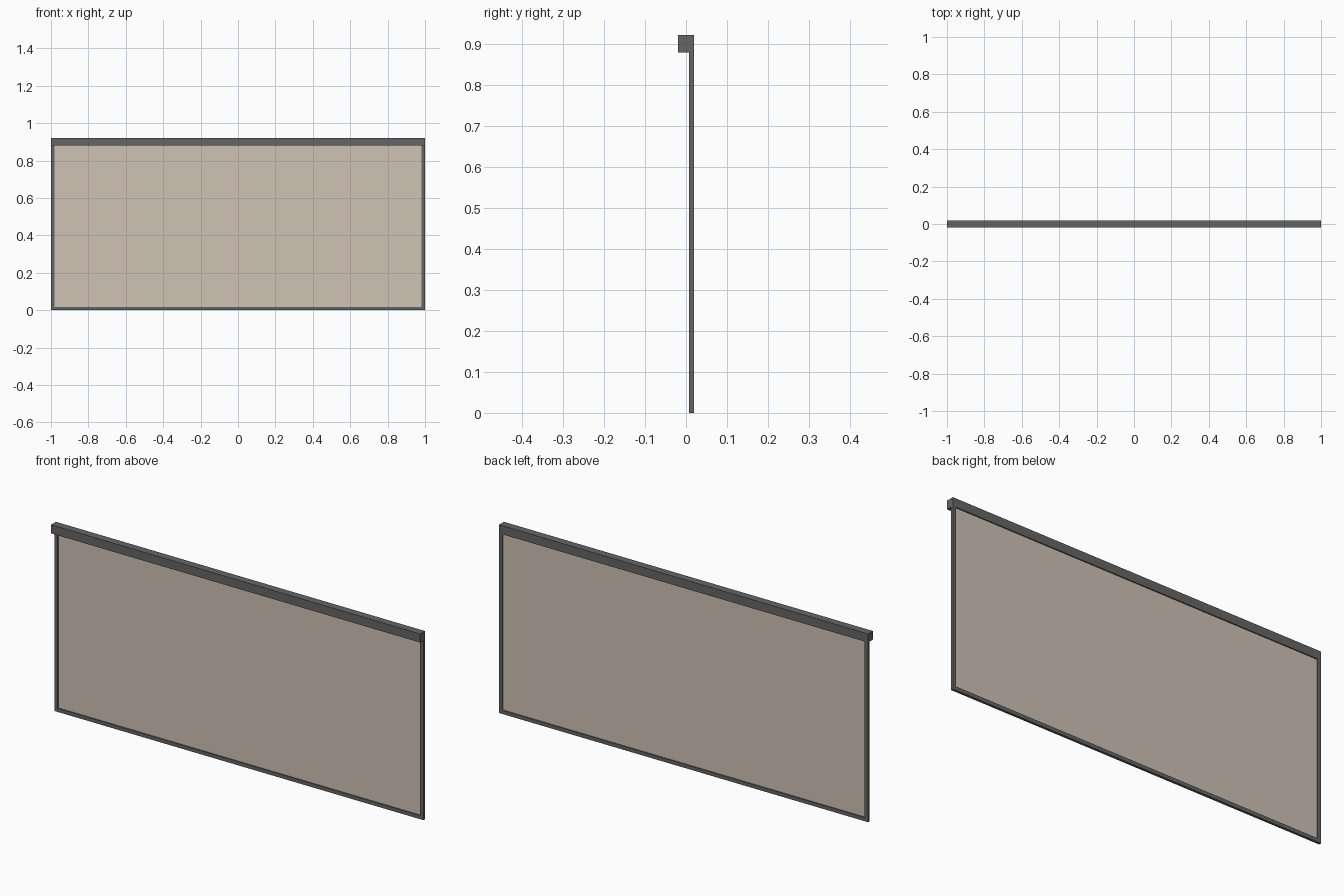
import bpy
import bmesh

if "Cube" in bpy.data.objects:
    bpy.data.objects.remove(bpy.data.objects["Cube"])


def material(name, rgb):
    m = bpy.data.materials.new(name)
    m.diffuse_color = (*rgb, 1)
    m.use_nodes = True
    m.node_tree.nodes["Principled BSDF"].inputs["Base Color"].default_value = m.diffuse_color
    return m


def box(name, x, y, z, mat):
    """Box from (min, max) ranges along each axis."""
    bm = bmesh.new()
    bmesh.ops.create_cube(bm, size=1)
    for v in bm.verts:
        v.co = [r[0] if c < 0 else r[1] for c, r in zip(v.co, (x, y, z))]
    mesh = bpy.data.meshes.new(name)
    bm.to_mesh(mesh)
    bm.free()
    mesh.materials.append(mat)
    obj = bpy.data.objects.new(name, mesh)
    bpy.context.collection.objects.link(obj)
    return obj


metal = material("dark_metal", (0.13, 0.13, 0.13))
cloth = material("beige_fabric", (0.62, 0.54, 0.45))

RAIL = 0.018            # rail face width
FRONT, BACK = 0.007, 0.019

# Roller cassette along the top
box("cassette", (-1, 1), (-0.019, BACK), (0.88, 0.922), metal)

# Side guide rails
for side, x0 in (("left", -1), ("right", 1 - RAIL)):
    box(f"{side}_guide_rail", (x0, x0 + RAIL), (FRONT, BACK), (0, 0.88), metal)

# Weighted bar at the bottom of the screen
box("bottom_bar", (-1 + RAIL, 1 - RAIL), (FRONT, BACK), (0, 0.018), metal)

# Thin fabric screen between the rails
box("fabric_screen", (-1 + RAIL, 1 - RAIL), (0.0125, 0.0135), (0.018, 0.88), cloth)
